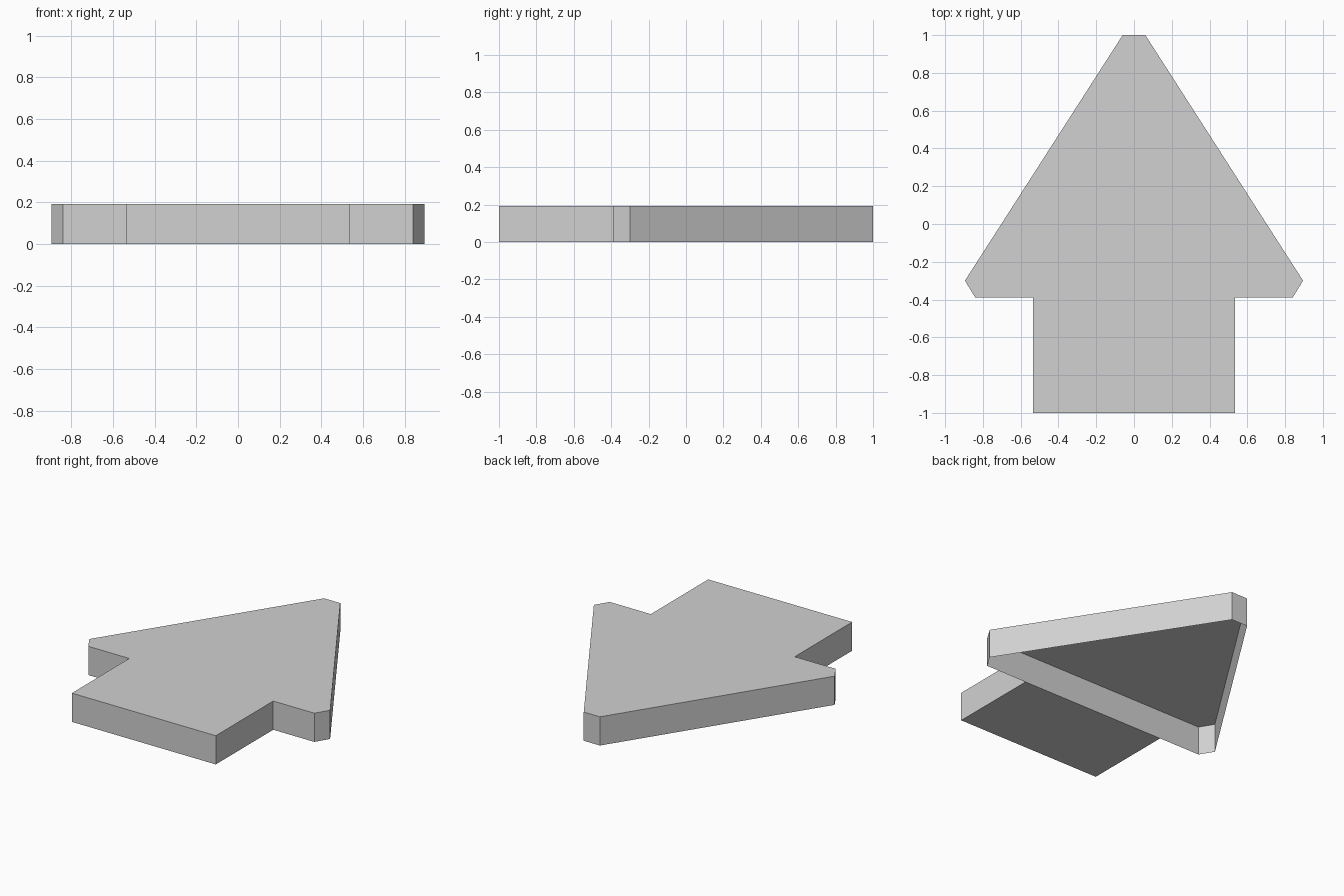
import bpy
import bmesh

if "Cube" in bpy.data.objects:
    bpy.data.objects.remove(bpy.data.objects["Cube"], do_unlink=True)

HEIGHT = 0.193
JOINT_Y = -0.39

# Single plain grey
GREY = (0.64, 0.64, 0.64, 1.0)
grey = bpy.data.materials.new("light_grey")
grey.use_nodes = True
grey.diffuse_color = GREY
grey.node_tree.nodes["Principled BSDF"].inputs["Base Color"].default_value = GREY


def prism(name, right_half, skip=None):
    """Mirror a half outline in x, extrude it up, and leave out faces matching skip."""
    outline = right_half + [(-x, y) for x, y in reversed(right_half)]
    bm = bmesh.new()
    base = bm.faces.new([bm.verts.new((x, y, 0)) for x, y in outline])
    top = bmesh.ops.extrude_face_region(bm, geom=[base], use_keep_orig=True)
    verts = [g for g in top["geom"] if isinstance(g, bmesh.types.BMVert)]
    bmesh.ops.translate(bm, verts=verts, vec=(0, 0, HEIGHT))
    bmesh.ops.recalc_face_normals(bm, faces=bm.faces)
    if skip:
        doomed = [f for f in bm.faces if skip(f)]
        bmesh.ops.delete(bm, geom=doomed, context="FACES_ONLY")
    mesh = bpy.data.meshes.new(name)
    bm.to_mesh(mesh)
    bm.free()
    mesh.materials.append(grey)
    obj = bpy.data.objects.new(name, mesh)
    bpy.context.collection.objects.link(obj)
    return obj


# Arrow head: a hollow shell with clipped corners, open underneath
prism("arrow_head",
      [(0.84, JOINT_Y), (0.895, -0.30), (0.06, 1.0)],
      skip=lambda f: f.calc_center_median().z < 0.001)

# Arrow tail: a closed slab whose back is the head's rear wall
prism("arrow_tail",
      [(0.535, -1.0), (0.535, JOINT_Y)],
      skip=lambda f: f.calc_center_median().y > JOINT_Y - 0.001)
